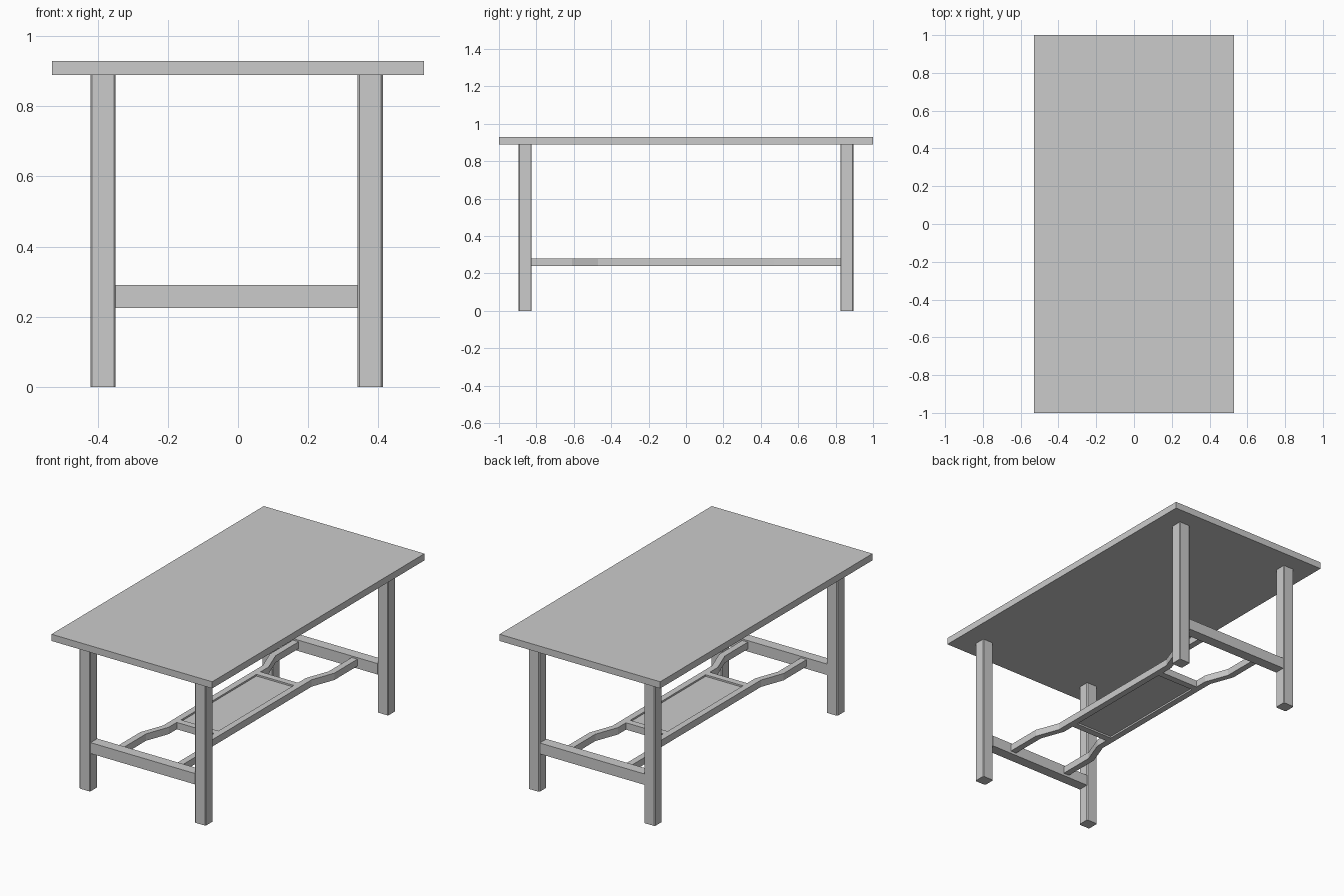
import bpy, bmesh

if "Cube" in bpy.data.objects:
    bpy.data.objects.remove(bpy.data.objects["Cube"])

CX = -0.004            # the base sits a touch left of centre


def box(name, x0, x1, y0, y1, z0, z1, bevel=0):
    bm = bmesh.new()
    bmesh.ops.create_cube(bm, size=1)
    for v in bm.verts:
        v.co.x = x1 if v.co.x > 0 else x0
        v.co.y = y1 if v.co.y > 0 else y0
        v.co.z = z1 if v.co.z > 0 else z0
    if bevel:
        upright = [e for e in bm.edges
                   if abs(e.verts[0].co.z - e.verts[1].co.z) > 0.01]
        bmesh.ops.bevel(bm, geom=upright, offset=bevel, segments=1, affect='EDGES')
    return finish(name, bm)


def finish(name, bm):
    bmesh.ops.recalc_face_normals(bm, faces=bm.faces)
    mesh = bpy.data.meshes.new(name)
    bm.to_mesh(mesh)
    bm.free()
    ob = bpy.data.objects.new(name, mesh)
    bpy.context.collection.objects.link(ob)
    return ob


def cranked_rail(name, side):
    # square bar that steps inwards around the shelf
    path = [(-0.83, 0.194), (-0.61, 0.194), (-0.47, 0.142),
            (0.47, 0.142), (0.61, 0.194), (0.83, 0.194)]
    half = 0.019
    bm = bmesh.new()
    rings = []
    for y, x in path:
        rings.append([bm.verts.new((CX + side * (x + dx), y, z))
                      for dx, z in ((-half, 0.24), (half, 0.24),
                                    (half, 0.281), (-half, 0.281))])
    for a, b in zip(rings, rings[1:]):
        for i in range(4):
            j = (i + 1) % 4
            bm.faces.new((a[i], a[j], b[j], b[i]))
    bm.faces.new(rings[0])
    bm.faces.new(rings[-1])
    return finish(name, bm)


# table top
box("table_top", -0.53, 0.53, -1, 1, 0.89, 0.93)

for end, sy in (("front", -1), ("back", 1)):
    ya, yb = sorted((sy * 0.825, sy * 0.895))
    # legs with eased corners
    for side, sx in (("left", -1), ("right", 1)):
        xa, xb = sorted((CX + sx * 0.345, CX + sx * 0.417))
        box(f"{end}_{side}_leg", xa, xb, ya, yb, 0, 0.89, 0.005)
    # end stretcher between the legs
    ya, yb = sorted((sy * 0.827, sy * 0.89))
    box(f"{end}_stretcher", CX - 0.346, CX + 0.346, ya, yb, 0.225, 0.29)
    # crossbar at the end of the shelf
    ya, yb = sorted((sy * 0.355, sy * 0.395))
    box(f"{end}_shelf_crossbar", CX - 0.124, CX + 0.124, ya, yb, 0.24, 0.281)

# long rails
cranked_rail("left_rail", -1)
cranked_rail("right_rail", 1)

# recessed shelf panel
box("shelf_panel", CX - 0.124, CX + 0.124, -0.356, 0.356, 0.25, 0.271)
